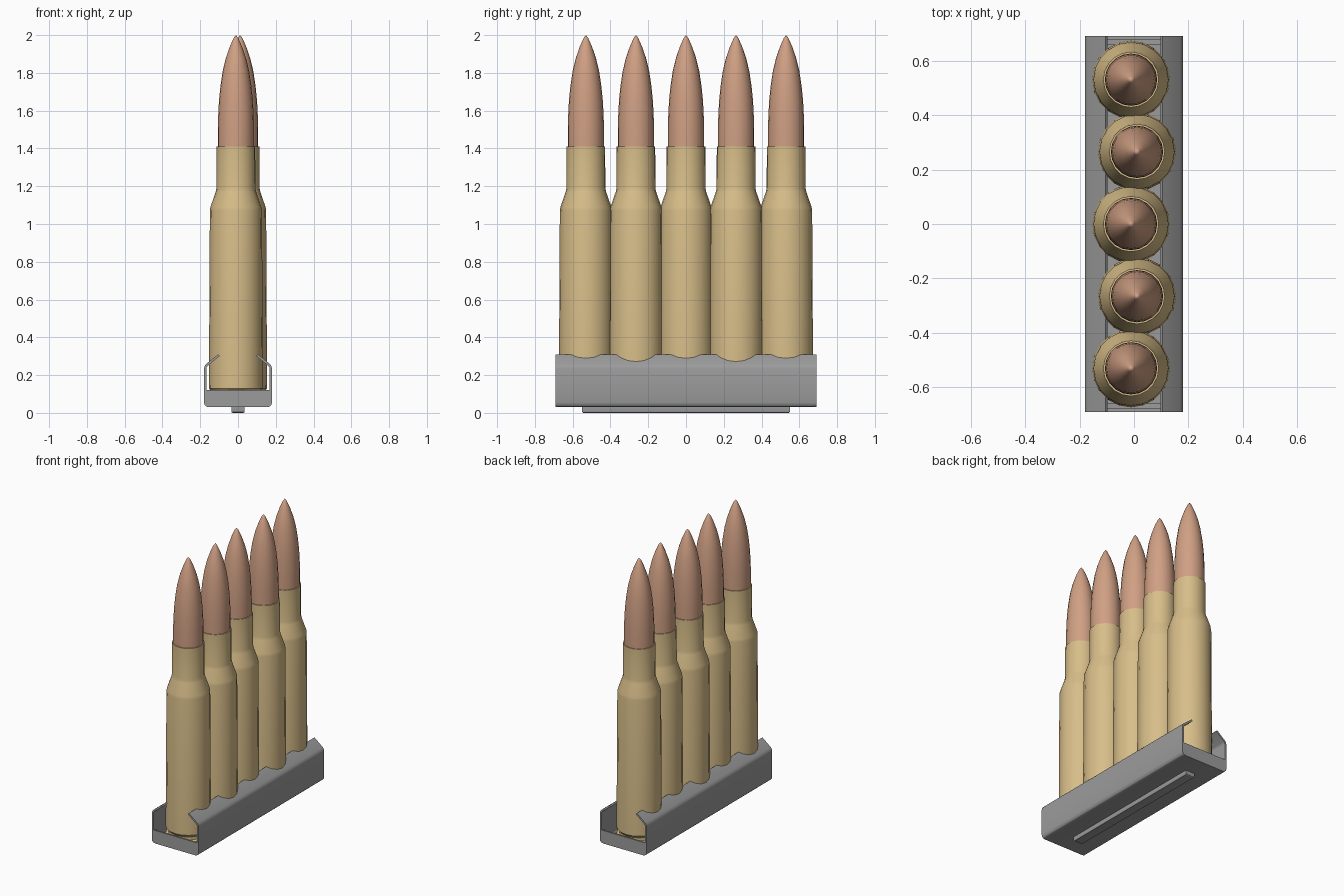
import bpy, bmesh, math
from mathutils import Vector

if "Cube" in bpy.data.objects:
    bpy.data.objects.remove(bpy.data.objects["Cube"])


def material(name, color):
    m = bpy.data.materials.new(name)
    m.diffuse_color = (*color, 1)
    m.use_nodes = True
    m.node_tree.nodes["Principled BSDF"].inputs["Base Color"].default_value = m.diffuse_color
    return m


brass = material("brass", (0.68, 0.51, 0.25))
copper = material("copper", (0.63, 0.35, 0.23))
steel = material("steel", (0.33, 0.33, 0.33))


def finish(bm, name, mat, loc=(0, 0, 0), angle=30):
    bmesh.ops.recalc_face_normals(bm, faces=bm.faces)
    me = bpy.data.meshes.new(name)
    bm.to_mesh(me)
    bm.free()
    ob = bpy.data.objects.new(name, me)
    ob.location = loc
    me.materials.append(mat)
    bpy.context.collection.objects.link(ob)
    bpy.ops.object.select_all(action='DESELECT')
    ob.select_set(True)
    bpy.context.view_layer.objects.active = ob
    bpy.ops.object.shade_smooth_by_angle(angle=math.radians(angle))
    return ob


def lathe(name, profile, mat, loc, sides=20):
    bm = bmesh.new()
    vs = [bm.verts.new((r, 0, z)) for r, z in profile]
    es = [bm.edges.new(p) for p in zip(vs, vs[1:])]
    bmesh.ops.spin(bm, geom=vs + es, cent=(0, 0, 0), axis=(0, 0, 1),
                   angle=2 * math.pi, steps=sides)
    bmesh.ops.remove_doubles(bm, verts=bm.verts, dist=1e-4)
    return finish(bm, name, mat, loc)


def box(name, lo, hi, bevel=0.0, axis=None):
    # Optional bevel only along edges parallel to the axis, at the bottom
    lo, hi = Vector(lo), Vector(hi)
    bm = bmesh.new()
    bmesh.ops.create_cube(bm, size=1)
    for v in bm.verts:
        v.co = (lo + hi) / 2 + v.co * (hi - lo)
    if bevel:
        edges = [e for e in bm.edges
                 if all(v.co.z < lo.z + 1e-4 for v in e.verts)
                 and (axis is None or
                      abs((e.verts[0].co - e.verts[1].co).normalized()[axis]) > 0.9)]
        bmesh.ops.bevel(bm, geom=edges, offset=bevel, segments=3,
                        profile=0.5, affect='EDGES')
    return finish(bm, name, steel)


# Five staggered rounds: case and tip
case = [(0, 0.05), (0.138, 0.05), (0.143, 0.055), (0.143, 0.085), (0.125, 0.09),
        (0.125, 0.11), (0.143, 0.13), (0.138, 1.07), (0.135, 1.09), (0.107, 1.17),
        (0.103, 1.19), (0.102, 1.41), (0.094, 1.41)]
tip = [(0.096, 1.39), (0.096, 1.5), (0.094, 1.57), (0.090, 1.65), (0.082, 1.73),
       (0.070, 1.81), (0.053, 1.88), (0.032, 1.94), (0.012, 1.985), (0, 2.0)]
for i in range(5):
    loc = (-0.011 if i % 2 == 0 else 0.011, (i - 2) * 0.265, 0)
    lathe(f"case_{i + 1}", case, brass, loc)
    lathe(f"tip_{i + 1}", tip, copper, loc)

# Clip channel: folded sheet with inward lips
half = [(0.155, 0.03), (0.17, 0.035), (0.177, 0.043), (0.18, 0.055),
        (0.18, 0.235), (0.177, 0.247), (0.168, 0.26), (0.105, 0.31)]
inner = [(0.097, 0.301), (0.16, 0.25), (0.166, 0.242), (0.168, 0.232),
         (0.168, 0.055), (0.162, 0.046), (0.15, 0.042)]
right = half + inner
# Outline runs round the right wall, across the floor, then the left wall
outline = right + [(-x, z) for x, z in reversed(right)]
bm = bmesh.new()
face = bm.faces.new([bm.verts.new((x, -0.69, z)) for x, z in outline])
ext = bmesh.ops.extrude_face_region(bm, geom=[face])["geom"]
bmesh.ops.translate(bm, vec=(0, 1.38, 0),
                    verts=[v for v in ext if isinstance(v, bmesh.types.BMVert)])
if not any(f.calc_center_median().y < -0.689 for f in bm.faces):
    front = [v for v in bm.verts if v.co.y < -0.68]
    bmesh.ops.contextual_create(bm, geom=front)
finish(bm, "clip_channel", steel)

# Low end walls
for s, n in ((-1, "front"), (1, "back")):
    y0, y1 = sorted((s * 0.69, s * 0.678))
    box(f"clip_{n}_wall", (-0.178, y0, 0.031), (0.178, y1, 0.12), 0.02, 1)

# Rib under the floor
box("clip_bottom_rib", (-0.035, -0.55, 0), (0.035, 0.55, 0.031), 0.008)
# Spring strip inside the channel
box("clip_spring", (-0.1, -0.66, 0.04), (0.1, 0.66, 0.052))
